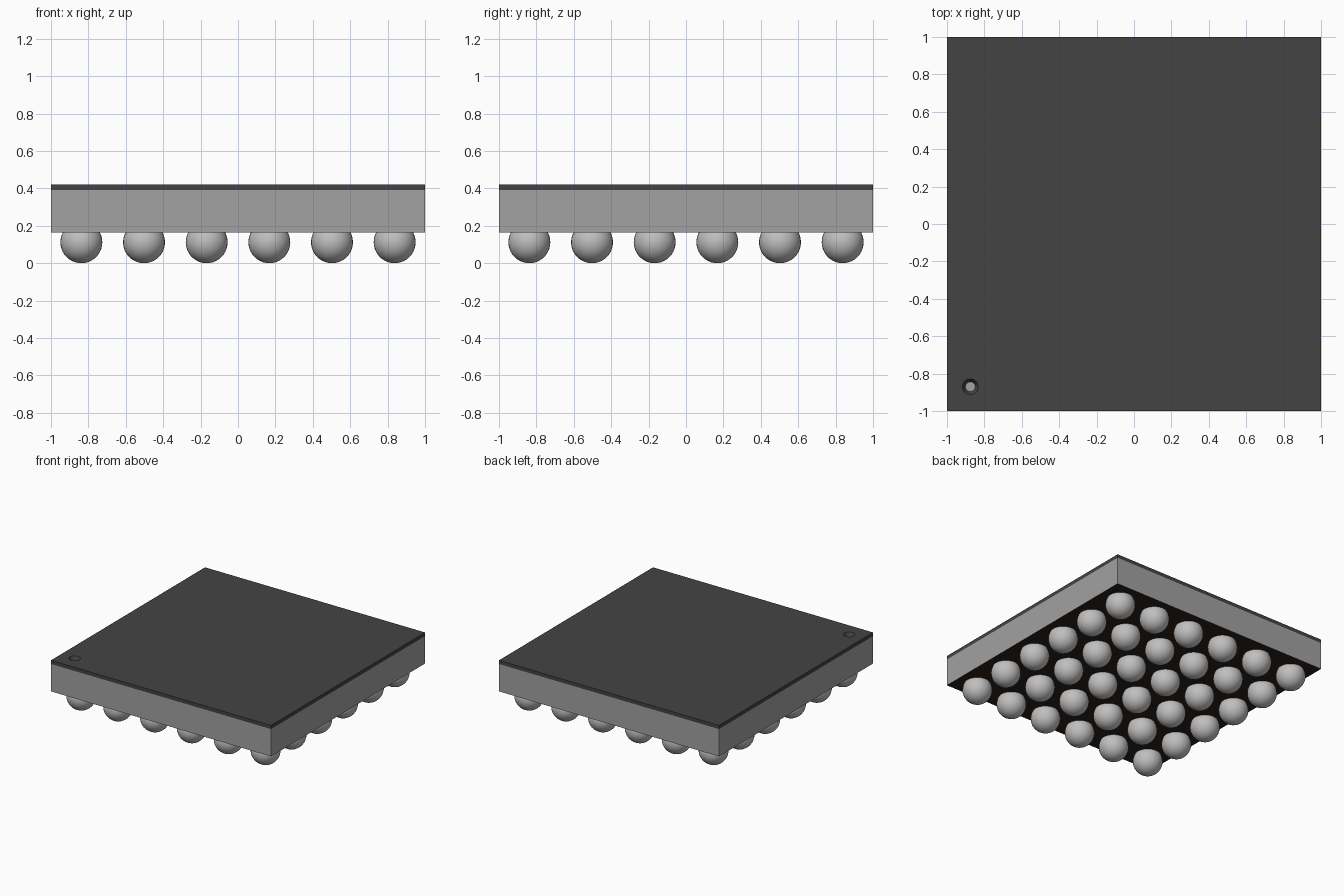
import bpy
import bmesh

cube = bpy.data.objects.get("Cube")
if cube:
    bpy.data.objects.remove(cube, do_unlink=True)


def material(name, rgb):
    m = bpy.data.materials.new(name)
    m.use_nodes = True
    m.diffuse_color = (*rgb, 1)
    m.node_tree.nodes["Principled BSDF"].inputs["Base Color"].default_value = (*rgb, 1)
    return m


grey = material("substrate grey", (0.36, 0.36, 0.36))
charcoal = material("coating charcoal", (0.057, 0.057, 0.057))
brown = material("underside dark brown", (0.021, 0.014, 0.011))
silver = material("solder silver", (0.52, 0.52, 0.52))


def slab(name, bottom, top, *mats):
    bpy.ops.mesh.primitive_cube_add(size=1, location=(0, 0, (bottom + top) / 2))
    ob = bpy.context.object
    ob.name = name
    ob.scale = (2, 2, top - bottom)
    bpy.ops.object.transform_apply(location=True, rotation=False, scale=True)
    for m in mats:
        ob.data.materials.append(m)
    return ob


BASE, SEAM, TOP = 0.165, 0.39, 0.42

# Substrate, with a dark underside
substrate = slab("substrate", BASE, SEAM, grey, brown)
for face in substrate.data.polygons:
    face.material_index = 1 if face.normal.z < -0.5 else 0

# Top coating, with a tapered corner dimple that exposes the substrate
coating = slab("top_coating", SEAM, TOP, charcoal)
bpy.ops.mesh.primitive_cone_add(vertices=24, radius1=0.021, radius2=0.048, depth=0.05,
                                location=(-0.875, -0.87, 0.405))
cutter = bpy.context.object
cutter.name = "dimple_cutter"
cutter.hide_render = True
cutter.data.materials.append(charcoal)
cut = coating.modifiers.new("dimple", "BOOLEAN")
cut.operation = "DIFFERENCE"
cut.solver = "EXACT"
cut.object = cutter
bpy.context.view_layer.objects.active = coating
bpy.ops.object.modifier_apply(modifier=cut.name)
bpy.data.objects.remove(cutter, do_unlink=True)

# Grid of solder balls sharing one mesh
RADIUS, PITCH, COUNT = 0.112, 0.335, 6
ball = bpy.data.meshes.new("solder_ball")
bm = bmesh.new()
bmesh.ops.create_uvsphere(bm, u_segments=32, v_segments=20, radius=RADIUS)
for face in bm.faces:
    face.smooth = True
bm.to_mesh(ball)
bm.free()
ball.materials.append(silver)
for row in range(COUNT):
    for column in range(COUNT):
        ob = bpy.data.objects.new(f"solder_ball_{row + 1}_{column + 1}", ball)
        ob.location = ((column - 2.5) * PITCH, (row - 2.5) * PITCH, RADIUS)
        bpy.context.collection.objects.link(ob)
